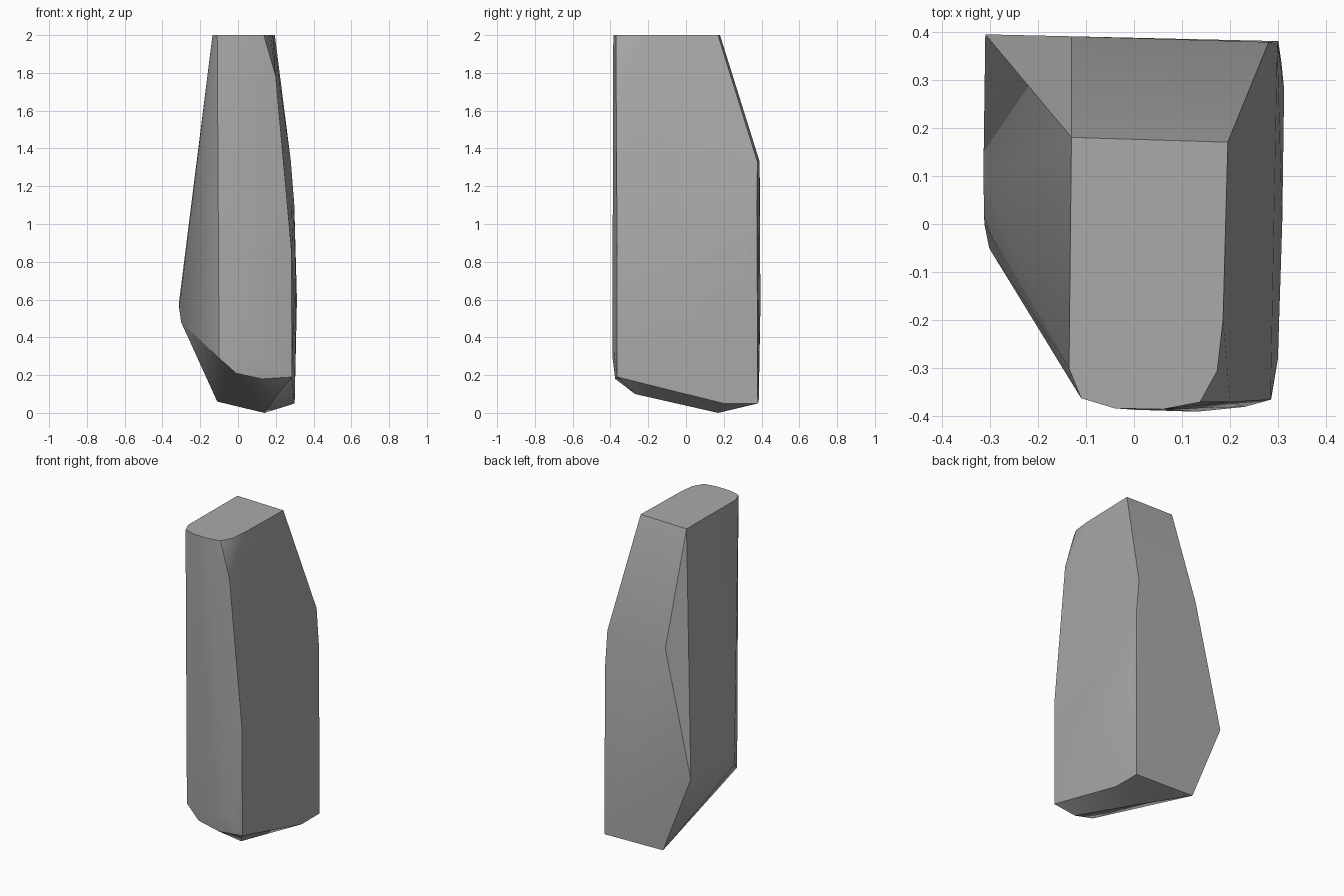
import bpy, bmesh, math

cube = bpy.data.objects.get("Cube")
if cube:
    bpy.data.objects.remove(cube, do_unlink=True)

# Grey stone colour
stone = bpy.data.materials.new("stone grey")
stone.use_nodes = True
grey = (0.4, 0.4, 0.4, 1)
stone.diffuse_color = grey
stone.node_tree.nodes["Principled BSDF"].inputs["Base Color"].default_value = grey

# Flat cut top, with a rounded front
top = [(-.13, .18), (.195, .17), (.185, -.2), (.173, -.305), (.137, -.37),
       (.06, -.385), (-.04, -.383), (-.11, -.362), (-.135, -.3)]
corners = [(x, y, 2) for x, y in top]

# Sloped back and its side facet
corners += [(-.13, .39, 1.33), (.28, .378, 1.33), (-.309, .394, .56)]
# Leaning side
corners += [(-.313, .1, .58), (-.311, 0, .55), (-.301, -.05, .48)]
# Bulging side
corners += [(.298, .375, 1.1), (.307, .33, .75), (.312, .28, .6),
            (.308, 0, .6), (.299, -.28, .6)]
# Rounded front, from shoulder to toe
corners += [(.2, -.37, 1.78), (.284, -.365, .85), (.285, -.364, .19),
            (.23, -.38, .3), (.13, -.39, .3), (.13, -.375, .18),
            (-.01, -.375, .21), (0, -.386, .3), (-.1, -.363, .29)]
# Faceted underside
corners += [(.21, -.27, .1), (.14, .17, 0), (.3, .2, .05),
            (.3, .38, .05), (-.11, .385, .06)]

# Wrap the corners into one solid stone
bm = bmesh.new()
for co in corners:
    bm.verts.new(co)
hull = bmesh.ops.convex_hull(bm, input=bm.verts)
loose = [v for v in bm.verts if not v.link_faces]
bmesh.ops.delete(bm, geom=loose, context='VERTS')
bmesh.ops.dissolve_limit(bm, angle_limit=math.radians(1),
                         verts=bm.verts, edges=bm.edges)
bmesh.ops.recalc_face_normals(bm, faces=bm.faces)
mesh = bpy.data.meshes.new("standing_stone")
bm.to_mesh(mesh)
bm.free()
mesh.materials.append(stone)

rock = bpy.data.objects.new("standing_stone", mesh)
bpy.context.collection.objects.link(rock)
bpy.context.view_layer.objects.active = rock
rock.select_set(True)
bpy.ops.object.shade_smooth_by_angle(angle=math.radians(30))
